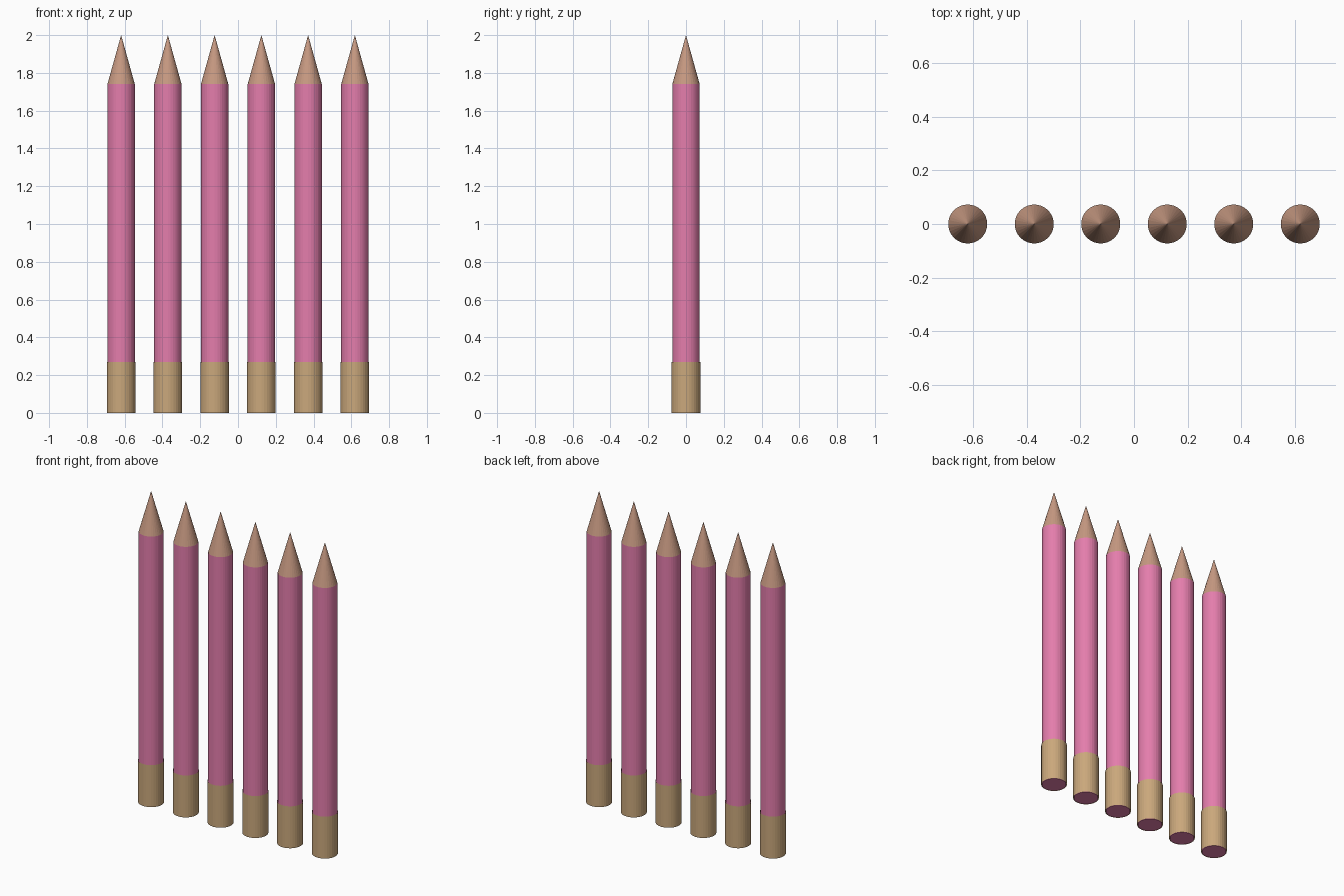
import bpy, bmesh

if "Cube" in bpy.data.objects:
    bpy.data.objects.remove(bpy.data.objects["Cube"])

SIDES = 32
COUNT = 6
SPACING = 0.2475
BODY_R, BAND_R = 0.0725, 0.076
BAND_TOP, BODY_TOP, TIP = 0.27, 1.74, 2.0


def material(name, color):
    mat = bpy.data.materials.new(name)
    mat.use_nodes = True
    rgba = (*color, 1)
    mat.diffuse_color = rgba
    mat.node_tree.nodes["Principled BSDF"].inputs["Base Color"].default_value = rgba
    return mat


def tube(name, x, z0, z1, r0, r1, mat, floor=False):
    """Round part between two heights, optionally closed at the bottom."""
    bm = bmesh.new()
    bmesh.ops.create_cone(bm, cap_ends=True, segments=SIDES,
                          radius1=r0, radius2=r1, depth=z1 - z0)
    # drop the hidden or open end faces
    caps = [f for f in bm.faces if abs(f.normal.z) > 0.99
            and not (floor and f.normal.z < 0)]
    bmesh.ops.delete(bm, geom=caps, context="FACES")
    mesh = bpy.data.meshes.new(name)
    bm.to_mesh(mesh)
    bm.free()
    mesh.materials.append(mat)
    obj = bpy.data.objects.new(name, mesh)
    obj.location = (x, 0, (z0 + z1) / 2)
    bpy.context.collection.objects.link(obj)


pink = material("pink_paint", (0.775, 0.205, 0.413))
brass = material("tan_band", (0.59, 0.39, 0.20))
wood = material("bare_wood", (0.57, 0.32, 0.223))

# Row of identical pencils
for i in range(COUNT):
    x = (i - (COUNT - 1) / 2) * SPACING
    tube(f"pencil_body_{i + 1}", x, 0, BODY_TOP, BODY_R, BODY_R, pink, floor=True)
    tube(f"pencil_band_{i + 1}", x, 0, BAND_TOP, BAND_R, BAND_R, brass)
    tube(f"pencil_tip_{i + 1}", x, BODY_TOP, TIP, BODY_R, 0, wood)
